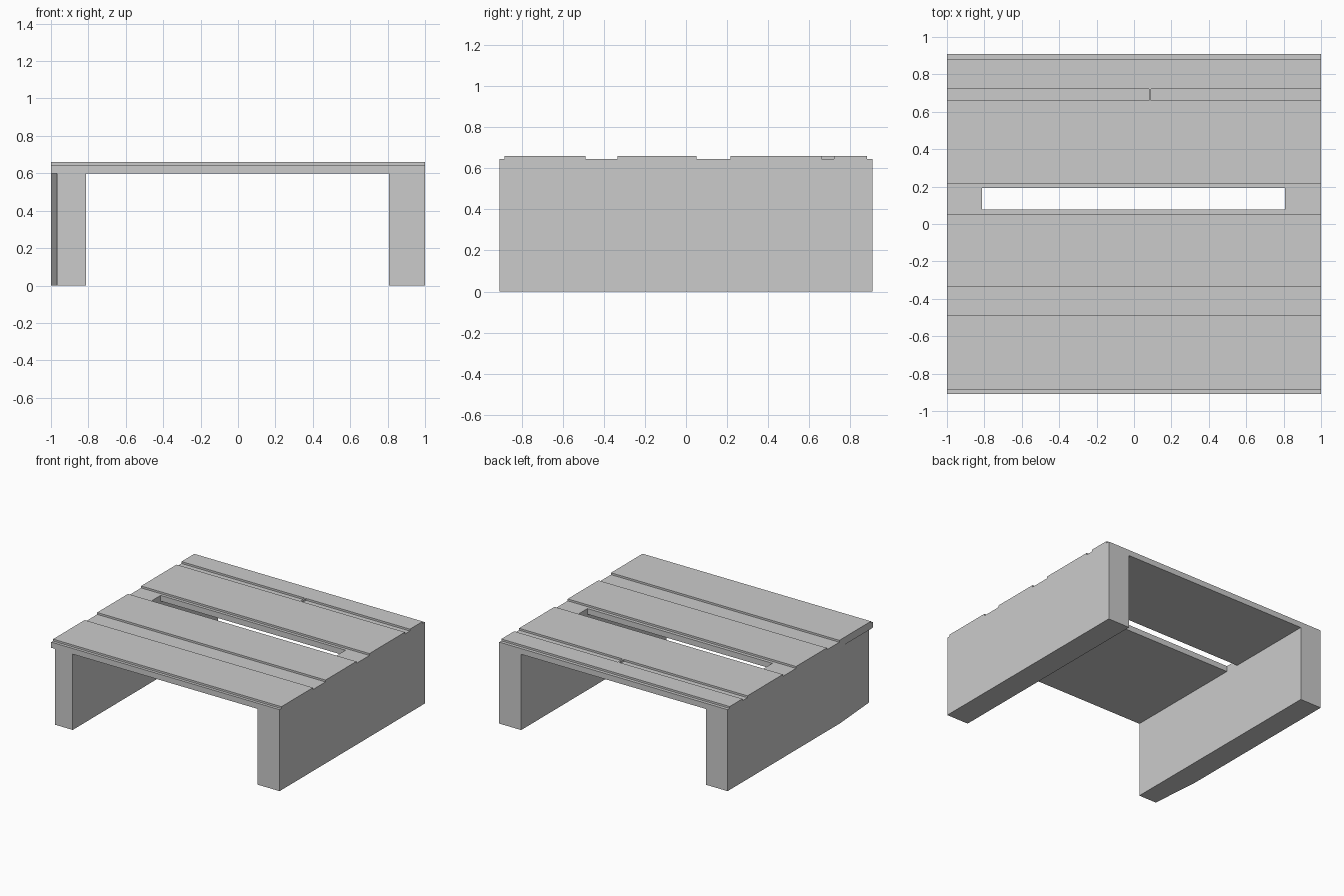
import bpy, bmesh

if "Cube" in bpy.data.objects:
    bpy.data.objects.remove(bpy.data.objects["Cube"])

DEPTH = 0.908           # half depth of the table
Z_LEG, Z_DECK, Z_TOP = 0.60, 0.645, 0.66


def finish(name, bm):
    bmesh.ops.recalc_face_normals(bm, faces=bm.faces)
    mesh = bpy.data.meshes.new(name)
    bm.to_mesh(mesh)
    bm.free()
    obj = bpy.data.objects.new(name, mesh)
    bpy.context.collection.objects.link(obj)
    return obj


def raise_faces(bm, faces, height):
    new = bmesh.ops.extrude_face_region(bm, geom=faces)["geom"]
    verts = [v for v in new if isinstance(v, bmesh.types.BMVert)]
    bmesh.ops.translate(bm, verts=verts, vec=(0, 0, height))


def prism(name, outline, z0, z1):
    bm = bmesh.new()
    face = bm.faces.new([bm.verts.new((x, y, z0)) for x, y in outline])
    raise_faces(bm, [face], z1 - z0)
    return finish(name, bm)


def rect(x0, x1, y0, y1):
    return [(x0, y0), (x1, y0), (x1, y1), (x0, y1)]


# Side panels; the left one tapers inward near its front corner
prism("right_side_panel", rect(0.808, 1, -DEPTH, DEPTH), 0, Z_LEG)
prism("left_side_panel",
      [(-0.968, -DEPTH), (-0.812, -DEPTH), (-0.812, DEPTH), (-1, DEPTH), (-1, -0.50)],
      0, Z_LEG)

# Deck slab with a long through-slot
bm = bmesh.new()
outer = [bm.verts.new((x, y, Z_LEG)) for x, y in rect(-1, 1, -DEPTH, DEPTH)]
inner = [bm.verts.new((x, y, Z_LEG)) for x, y in rect(-0.812, 0.808, 0.078, 0.192)]
ring = [bm.faces.new((outer[i], outer[(i + 1) % 4], inner[(i + 1) % 4], inner[i]))
        for i in range(4)]
raise_faces(bm, ring, Z_DECK - Z_LEG)
finish("deck", bm)

# Raised planks on the deck
planks = [(-0.885, -0.49), (-0.333, 0.052), (0.216, 0.66), (0.722, 0.882)]
for i, (y0, y1) in enumerate(planks, 1):
    prism(f"plank_{i}", rect(-1, 1, y0, y1), Z_DECK, Z_TOP)

# Small bridge across the narrow groove
prism("groove_bridge", rect(0.08, 0.092, 0.66, 0.722), Z_DECK, Z_TOP)
